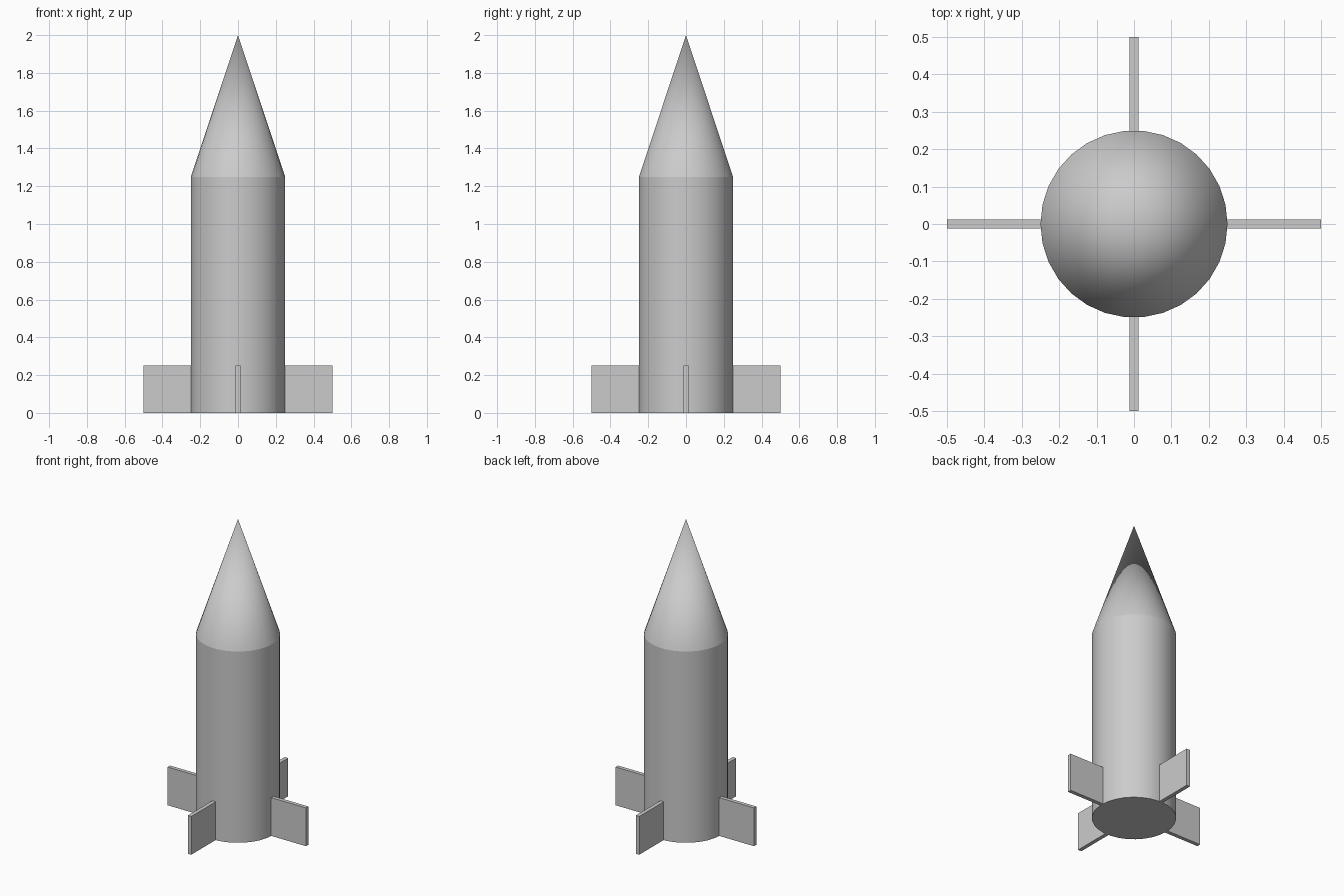
import bpy
import math

cube = bpy.data.objects.get("Cube")
if cube:
    bpy.data.objects.remove(cube, do_unlink=True)

RADIUS = 0.25
BODY_HEIGHT = 1.25
TOTAL_HEIGHT = 2.0
SIDES = 30
FIN_REACH = 0.5
FIN_ROOT = 0.24      # slightly sunk into the body
FIN_HEIGHT = 0.25
FIN_THICKNESS = 0.025

# Single grey finish
grey = bpy.data.materials.new("light grey")
grey.use_nodes = True
colour = (0.6, 0.6, 0.6, 1.0)
grey.diffuse_color = colour
grey.node_tree.nodes["Principled BSDF"].inputs["Base Color"].default_value = colour


def finish(name, smooth=False):
    """Name the active object, apply its transform and give it the finish."""
    obj = bpy.context.object
    obj.name = obj.data.name = name
    bpy.ops.object.transform_apply(location=True, rotation=True, scale=True)
    obj.data.materials.append(grey)
    if smooth:
        bpy.ops.object.shade_smooth_by_angle(angle=math.radians(30))
    return obj


def round_part(name, top_radius, bottom, top):
    """Tapered round section with a corner on the x axis."""
    bpy.ops.mesh.primitive_cone_add(
        vertices=SIDES, radius1=RADIUS, radius2=top_radius, depth=top - bottom,
        location=(0, 0, (bottom + top) / 2), rotation=(0, 0, math.pi / 2))
    return finish(name, smooth=True)


# Body and nose
round_part("body", RADIUS, 0, BODY_HEIGHT)
round_part("nose_cone", 0, BODY_HEIGHT, TOTAL_HEIGHT)

# Four flat fins around the base
middle = (FIN_ROOT + FIN_REACH) / 2
for i, side in enumerate(("left", "back", "right", "front")):
    angle = i * math.pi / 2
    bpy.ops.mesh.primitive_cube_add(
        size=1, rotation=(0, 0, angle),
        location=(middle * math.cos(angle), middle * math.sin(angle), FIN_HEIGHT / 2))
    bpy.context.object.scale = (FIN_REACH - FIN_ROOT, FIN_THICKNESS, FIN_HEIGHT)
    finish(side + "_fin")
